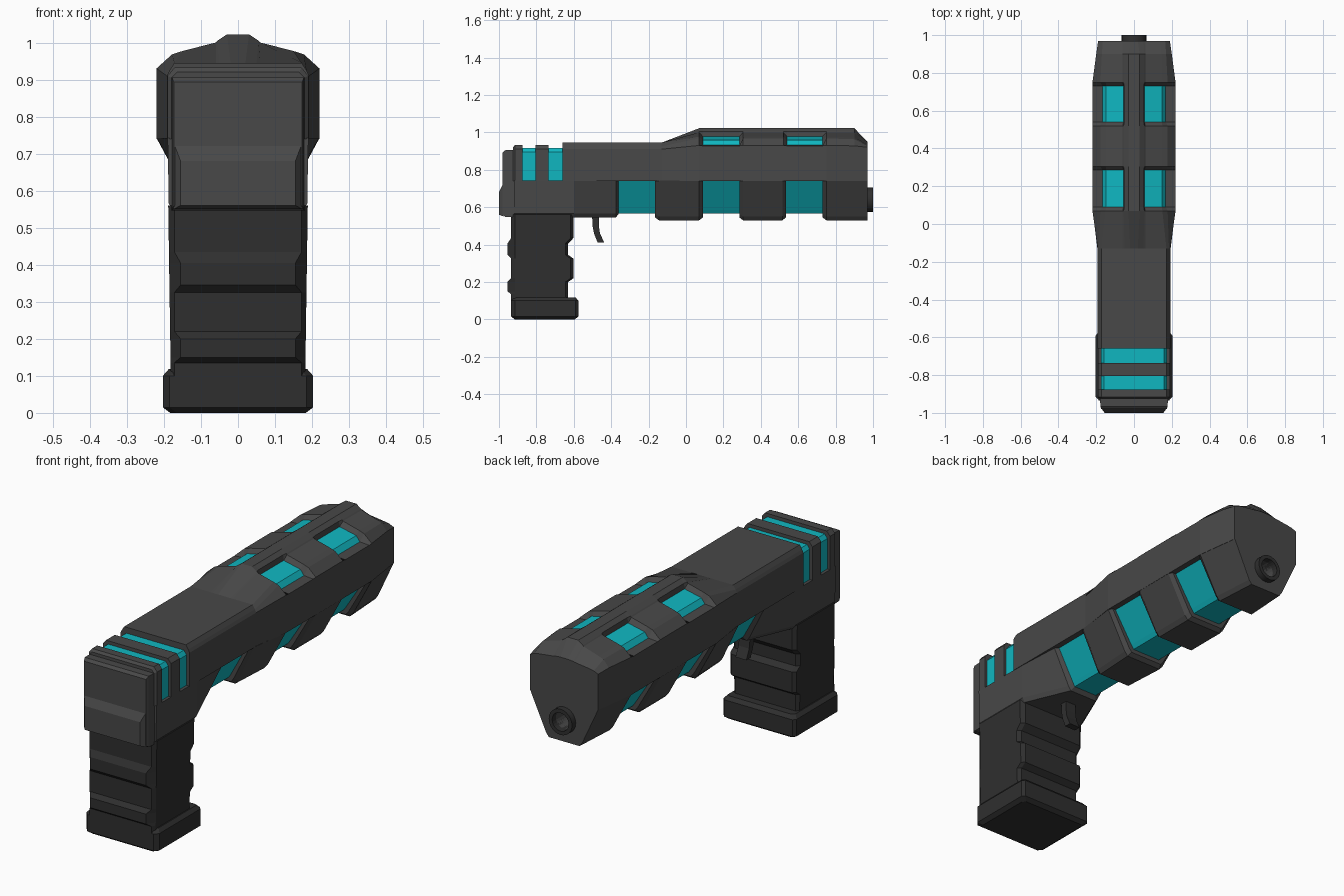
import bpy, bmesh, math

if "Cube" in bpy.data.objects:
    bpy.data.objects.remove(bpy.data.objects["Cube"])

def mat(name, c):
    m = bpy.data.materials.new(name)
    m.diffuse_color = (*c, 1)
    m.use_nodes = True
    m.node_tree.nodes["Principled BSDF"].inputs["Base Color"].default_value = m.diffuse_color
    return m

BODY = mat("dark_grey", (.065, .065, .065))
GRIP = mat("grip_black", (.028, .028, .028))
GLOW = mat("cyan", (.005, .47, .53))

def loft(name, stations, mats, axis='Y', paint=None):
    """Skin mirrored half sections [(x, v)...] along Y or Z; paint(i, h) picks cyan faces."""
    bm = bmesh.new()
    rings = []
    for u, half in stations:
        ring = half + [(-x, v) for x, v in reversed(half)]
        rings.append([bm.verts.new((x, u, v) if axis == 'Y' else (x, v, u)) for x, v in ring])
    n = len(rings[0]) // 2
    for i, (a, b) in enumerate(zip(rings, rings[1:])):
        for j in range(2 * n):
            k = (j + 1) % (2 * n)
            f = bm.faces.new((a[j], a[k], b[k], b[j]))
            h = j if j < n else 2 * n - 2 - j      # same index on both mirrored halves
            if paint and paint(i, h):
                f.material_index = 1
    bm.faces.new(rings[0])
    bm.faces.new(rings[-1])
    bmesh.ops.recalc_face_normals(bm, faces=bm.faces)
    me = bpy.data.meshes.new(name)
    bm.to_mesh(me)
    bm.free()
    ob = bpy.data.objects.new(name, me)
    bpy.context.collection.objects.link(ob)
    for m in mats:
        me.materials.append(m)
    return ob

def width(y):
    pts = [(-.6, .19), (-.14, .192), (.08, .22), (.75, .22), (.97, .19)]
    for (a, p), (b, q) in zip(pts, pts[1:]):
        if y <= b:
            return p + (q - p) * (y - a) / (b - a)
    return pts[-1][1]

# Lower body: rear block, then slanted ribs with recessed cyan bands
def low(y, d):
    w = width(y)
    return (y, [(.45 * w - .6 * d, .53 + d), (.53 * w - .7 * d, .55 + d), (w - .8 * d, .742)])

block = [(.172, .545), (.187, .565), (.19, .742)]
lower, low_cyan = [(-.92, block), (-.6, block), low(-.375, .015)], []
for a, b in [(-.36, -.165), (.09, .285), (.535, .73)]:
    if a > 0:
        lower += [low(a - .02, 0), low(a, .015)]
    low_cyan.append(len(lower))
    lower += [low(a, .035), low(b, .035), low(b, .015), low(b + .02, 0)]
lower.append(low(.97, 0))
lower_body = loft("lower_body", lower, [BODY, GLOW], paint=lambda i, h: i in low_cyan)

# Upper body: flat rear, raised front ridge with four cyan windows
flat = [(.192, .74), (.192, .91), (.185, .925), (.172, .945), (.06, .945), (.05, .945), (.02, .945)]
high = [(.22, .74), (.22, .93), (.178, .968), (.15, .977), (.06, 1.0), (.055, 1.005), (.03, 1.022)]
sunk = [(.22, .74), (.22, .928), (.168, .932), (.148, .958), (.055, .978), (.052, 1.005), (.03, 1.022)]
nose = [(.2, .74), (.2, .928), (.17, .963), (.145, .972), (.06, .998), (.055, 1.003), (.03, 1.022)]
tip = [(.19, .74), (.19, .92), (.165, .93), (.14, .935), (.06, .945), (.05, .948), (.02, .95)]
upper, up_cyan = [(-.66, flat), (-.13, flat)], []
for a, b in [(.09, .285), (.54, .73)]:
    up_cyan.append(len(upper) + 1)
    upper += [(a - .02, high), (a, sunk), (b, sunk), (b + .02, high)]
upper += [(.9, nose), (.97, tip)]
loft("upper_body", upper, [BODY, GLOW], paint=lambda i, h: i in up_cyan and h in (2, 3))

# Rear slide: ribs separated by cyan grooves
rib = [(.19, .74), (.19, .91), (.172, .932)]
groove = [(.175, .74), (.175, .895), (.16, .915)]
slide, slide_cyan = [(-.925, [(.18, .74), (.18, .905), (.165, .92)]), (-.915, rib)], []
for a, b in [(-.875, -.805), (-.735, -.66)]:
    slide_cyan.append(len(slide) + 1)
    slide += [(a, rib), (a, groove), (b, groove), (b, rib)]
loft("rear_slide", slide[:-1], [BODY, GLOW], paint=lambda i, h: i in slide_cyan)

# Rear plate with a raised lower panel
def rect(x, a, b):
    return [(x, a), (x, b)]

loft("rear_plate", [(-.91, rect(.18, .547, .905)), (-.965, rect(.178, .547, .905)),
                    (-.98, rect(.173, .56, .893))], [BODY])
loft("rear_panel", [(-.975, rect(.174, .55, .73)), (-1, rect(.155, .56, .68))], [BODY])

# Grip: finger grooves in front, raised bars behind
def grip(z, front, bulge):
    x = .155 if bulge else .172
    r = -.955 if bulge else -.935
    s = .18 + .015 * z
    return (z, [(x, r), (s, -.915), (s, front - .015), (.168, front)])

loft("grip", [grip(*g) for g in [
    (.08, -.63, 0), (.135, -.63, 0), (.15, -.63, 1), (.2, -.63, 1), (.22, -.602, 0),
    (.325, -.602, 0), (.345, -.63, 1), (.405, -.63, 1), (.435, -.602, 0), (.56, -.602, 0)]],
    [GRIP], axis='Z')

def foot(z, d):
    return (z, [(.185 - d, -.935 + d), (.203 - d, -.915 + d), (.203 - d, -.59 - d), (.19 - d, -.575 - d)])

loft("grip_base", [foot(0, .02), foot(.015, 0), foot(.1, 0), foot(.118, .016)], [GRIP], axis='Z')

# Trigger
loft("trigger", [(z, [(.03, a), (.03, b)]) for z, a, b in
                 [(.41, -.472, -.437), (.46, -.492, -.46), (.5, -.5, -.466), (.56, -.502, -.466)]],
     [GRIP], axis='Z')

# Muzzle: bored hole plus a short tube
def rod(name, r, y0, y1):
    bpy.ops.mesh.primitive_cylinder_add(vertices=24, radius=r, depth=y1 - y0, end_fill_type='NGON',
                                        location=(0, (y0 + y1) / 2, .64), rotation=(math.pi / 2, 0, 0))
    ob = bpy.context.object
    ob.name = name
    ob.data.materials.append(GRIP)
    return ob

bore = rod("bore_cutter", .046, .85, 1.1)
bore.hide_render = True
bore.display_type = 'WIRE'
muzzle = rod("muzzle", .065, .9, 1)
bpy.ops.object.shade_smooth_by_angle()
for ob in (lower_body, muzzle):
    m = ob.modifiers.new("bore", 'BOOLEAN')
    m.operation, m.object, m.solver = 'DIFFERENCE', bore, 'EXACT'
